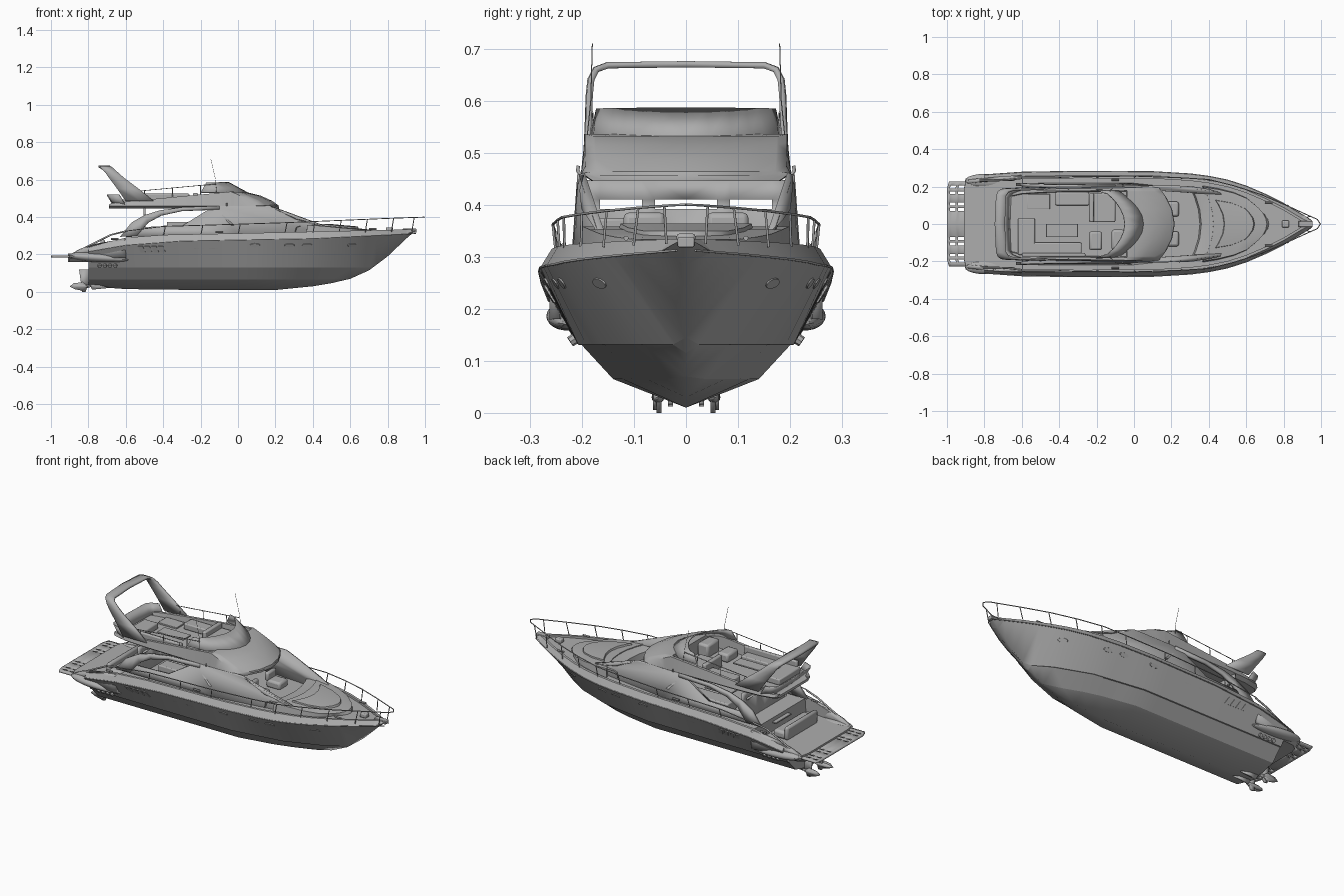
import bpy, bmesh, math
from mathutils import Vector

cube = bpy.data.objects.get("Cube")
if cube:
    bpy.data.objects.remove(cube, do_unlink=True)

GREY = (0.42, 0.42, 0.42, 1)
grey = bpy.data.materials.new("plain grey")
grey.use_nodes = True
grey.diffuse_color = GREY
grey.node_tree.nodes["Principled BSDF"].inputs["Base Color"].default_value = GREY


def finish(name, bm, mirror=False, thick=0, bevel=0, angle=0.5):
    """Turn a bmesh into a shaded object with its modifiers."""
    bmesh.ops.remove_doubles(bm, verts=bm.verts, dist=1e-5)
    bmesh.ops.recalc_face_normals(bm, faces=bm.faces)
    me = bpy.data.meshes.new(name)
    bm.to_mesh(me)
    bm.free()
    me.materials.append(grey)
    me.shade_smooth()
    me.set_sharp_from_angle(angle=angle)
    ob = bpy.data.objects.new(name, me)
    bpy.context.scene.collection.objects.link(ob)
    if mirror:
        m = ob.modifiers.new("mirror", "MIRROR")
        m.use_axis = (False, True, False)
        m.merge_threshold = 0.0005
    if thick:
        s = ob.modifiers.new("thickness", "SOLIDIFY")
        s.thickness, s.offset = thick, 0
    if bevel:
        b = ob.modifiers.new("bevel", "BEVEL")
        b.width, b.segments = bevel, 2


def loft(name, rows, caps=False, skip=(), **kw):
    """Skin equal-length rows of points; skip leaves out cells."""
    bm = bmesh.new()
    vs = [[bm.verts.new(p) for p in row] for row in rows]
    for i in range(len(vs) - 1):
        for j in range(len(vs[0]) - 1):
            if (i, j) not in skip:
                bm.faces.new((vs[i][j], vs[i + 1][j], vs[i + 1][j + 1], vs[i][j + 1]))
    if caps:
        bm.faces.new(vs[0])
        bm.faces.new(vs[-1])
    finish(name, bm, **kw)


def prism(name, outline, y_of, thick):
    """Side panel outlined in x and z, mirrored to both sides."""
    bm = bmesh.new()
    bm.faces.new([bm.verts.new((x, y_of(x, z), z)) for x, z in outline])
    bmesh.ops.triangulate(bm, faces=bm.faces)
    finish(name, bm, mirror=True, thick=thick)


def box(name, x, y, z, bevel=0.006):
    bm = bmesh.new()
    bmesh.ops.create_cube(bm, size=1)
    for v in bm.verts:
        v.co = [(r[0] + r[1]) / 2 + c * (r[1] - r[0]) for c, r in zip(v.co, (x, y, z))]
    finish(name, bm, bevel=bevel)


def ball(name, place):
    """Sphere reshaped by a placing function, mirrored."""
    bm = bmesh.new()
    bmesh.ops.create_uvsphere(bm, u_segments=24, v_segments=12, radius=1)
    for v in bm.verts:
        v.co = place(*v.co)
    finish(name, bm, mirror=True)


def tubes(name, paths, r=0.003):
    """Round rods along the paths, on both sides."""
    cu = bpy.data.curves.new(name, "CURVE")
    cu.dimensions, cu.bevel_depth, cu.bevel_resolution = "3D", r, 1
    cu.use_fill_caps = True
    for path in paths:
        for side in (1, -1):
            sp = cu.splines.new("POLY")
            sp.points.add(len(path) - 1)
            for p, (x, y, z) in zip(sp.points, path):
                p.co = (x, y * side, z, 1)
    cu.materials.append(grey)
    ob = bpy.data.objects.new(name, cu)
    bpy.context.scene.collection.objects.link(ob)


def curve(*pts):
    """Piecewise linear function through the points."""
    def f(x):
        if x <= pts[0][0]:
            return pts[0][1]
        for (a, u), (b, v) in zip(pts, pts[1:]):
            if x <= b:
                return u + (v - u) * (x - a) / (b - a)
        return pts[-1][1]
    return f


# Hull lines
keel = curve((-.8, .03), (-.6, .015), (-.2, .01), (.2, .01), (.45, .035), (.6, .07),
             (.7, .115), (.8, .19), (.9, .285), (.95, .328))
beam = curve((-.9, .25), (-.8, .263), (-.6, .277), (-.3, .282), (.1, .28), (.3, .268), (.4, .255),
             (.5, .235), (.6, .203), (.7, .16), (.8, .11), (.9, .05), (.95, .018))
rub_z = curve((-.9, .19), (-.8, .215), (-.6, .25), (-.3, .272), (.4, .285), (.95, .312))
top_z = curve((-.9, .2), (-.8, .238), (-.7, .265), (-.6, .29), (-.4, .305), (0, .313), (.95, .335))
low_y = curve((-.8, .14), (.1, .14), (.35, .095), (.6, 0))
chine_y = curve((-.8, .2), (.1, .2), (.4, .155), (.6, .08), (.74, 0))


def hull_row(x, floor):
    k, b, t = keel(x), beam(x), top_z(x)
    ty = max(b - .022, .006)
    rim = max(ty - .015, .003)
    lip = min(.007, chine_y(x) * .1)
    pts = [(0, k), (low_y(x), max(.065, k)), (chine_y(x), max(.13, k)), (chine_y(x) + lip, max(.131, k)),
           (b, max(rub_z(x), k)), (ty, t), (rim, t), (rim, floor), (0, floor)]
    return [(x, y, z) for y, z in pts]


stations = [-.8, -.7, -.6, -.595] + [-.5 + .1 * i for i in range(12)] + [.65, .7, .74, .8, .85, .9, .95]
loft("hull", [hull_row(x, .205 if x <= -.6 else top_z(x) - .012) for x in stations],
     caps=True, mirror=True, angle=.2)
tubes("rub_rail", [[(x, beam(x), rub_z(x)) for x in stations]], .0025)


# Hull side fittings lie flat on the topsides
def side(x, z):
    c = chine_y(x)
    return Vector((x, c + (beam(x) - c) * (z - .13) / (rub_z(x) - .13), z))


def plate(name, x, z, w, h, depth, sides, spin=0):
    p = side(x, z)
    n = (side(x, z + .01) - p).cross(side(x + .01, z) - p)
    if n.y < 0:
        n.negate()
    bm = bmesh.new()
    bmesh.ops.create_cone(bm, cap_ends=True, segments=sides, radius1=.7 if sides == 4 else 1,
                          radius2=.7 if sides == 4 else .85, depth=depth)
    turn = n.to_track_quat("Z", "Y")
    a = math.pi / 4 if sides == 4 else 0
    for v in bm.verts:
        u = v.co.x * math.cos(a) - v.co.y * math.sin(a)
        t = v.co.x * math.sin(a) + v.co.y * math.cos(a)
        v.co = p + turn @ Vector((u * w + spin * t * h, t * h, v.co.z))
    finish(name, bm, mirror=True)


for i, x in enumerate((.09, .275, .37, .61)):
    plate(f"porthole_{i}", x, .25, .03, .013, .008, 20)
for i in range(2):
    plate(f"hull_window_{i}", -.21 + .075 * i, .205, .05, .07, .003, 4)
for i in range(4):
    plate(f"side_vent_{i}", -.515 + .036 * i, .23, .026, .038, .009, 4, .4)
    plate(f"exhaust_{i}", -.74 + .028 * i, .145, .012, .012, .03, 8)

# Stern: deck, quarter wings, side pods and swim platform
loft("stern_deck", [[(x, 0, .16), (x, w - .03, .16), (x, w, .185), (x, w - .005, .205), (x, 0, .205)]
     for x, w in ((-.91, .19), (-.9, .225), (-.87, .248), (-.79, .255))], caps=True, mirror=True)
prism("quarter_wing", [(-.9, .18), (-.89, .205), (-.84, .23), (-.78, .248), (-.68, .272), (-.6, .285), (-.6, .18)],
      lambda x, z: beam(x) - .025, .02)
ball("side_pod", lambda x, y, z: (-.745 + .16 * x, .23 + .037 * y * (1 - .3 * x),
                                  .183 - .012 * x + .024 * z * (1 - .3 * x)))
ys = [0, .07, .085, .1, .115, .16, .175, .19, .205, .228]
xs = [-1, -.985, -.955, -.94, -.91, -.8]
loft("swim_platform", [[(x + .3 * max(0, y - .19), y, .19) for y in ys] for x in xs], mirror=True, thick=.01,
     skip=[(i, j) for i in (1, 3) for j in (1, 3, 5, 7)])

# Drives
prism("drive_leg", [(-.85, .12), (-.79, .12), (-.79, .07), (-.8, .04), (-.815, 0), (-.835, 0), (-.84, .05)],
      lambda x, z: .052, .01)
prism("drive_fin", [(-.8, .05), (-.68, .022), (-.78, .012)], lambda x, z: .03, .01)
prism("drive_paddle", [(-.9, .028), (-.88, .046), (-.83, .052), (-.8, .03), (-.83, .006), (-.87, .014)],
      lambda x, z: .06, .006)
ball("drive_pod", lambda x, y, z: (-.84 + .055 * x, .054 + .012 * y, .03 + .012 * z))


# Deckhouse sides, closing toward the bow
def house_y(x, z):
    return .212 - .07 * (z - .3) - .4 * max(0, x - .15) ** 2


prism("house_side", [(-.6, .295), (-.58, .345), (-.3, .352), (-.02, .355), (-.08, .41), (-.13, .458), (.05, .46),
                     (.17, .46), (.24, .425), (.31, .39), (.4, .367), (.5, .34), (.52, .3), (.3, .3), (0, .3)],
      house_y, .012)
prism("house_arch", [(-.63, .295), (-.57, .37), (-.5, .41), (-.42, .435), (-.3, .452), (-.1, .46), (-.1, .44),
                     (-.3, .432), (-.41, .408), (-.48, .37), (-.54, .3)], house_y, .016)
loft("aft_bulkhead", [[(-.5, y, z) for y in (0, .06, .085, .165, .2)] for z in (.2, .392, .41, .448)],
     mirror=True, thick=.01, skip=[(1, 0), (1, 2)])

# Foredeck trunk, sun pad and hatch
loft("foredeck_trunk", [[(x + .06 * (1 - s * s), w * s, z if s < 1 else .3) for s in (0, .3, .6, .85, .96, 1)]
     for x, w, z in ((.36, .208, .3), (.365, .206, .358), (.45, .192, .352), (.53, .172, .344), (.6, .142, .338),
                     (.65, .1, .333), (.675, .06, .3))], mirror=True, angle=.7)
loft("sun_pad", [[(x + .05 * (1 - s * s), w * s, z if s < 1 else z - .015) for s in (0, .4, .8, .97, 1)]
     for x, w, z in ((.43, .13, .35), (.435, .13, .364), (.52, .115, .356), (.59, .085, .35), (.6, .08, .33))],
     mirror=True)
loft("dashboard", [[(x + .05 * (1 - s * s), .19 * s, z) for s in (0, .4, .75, 1)]
     for x, z in ((.3, .3), (.31, .345), (.33, .352), (.39, .354))], mirror=True)

# Saloon furniture
box("saloon_sofa", (-.4, -.08), (.1, .19), (.3, .355))
box("saloon_table", (-.32, -.16), (-.04, .06), (.335, .343), bevel=.002)
box("galley", (-.38, -.05), (-.19, -.11), (.3, .375))
for i, y in enumerate((-.12, .04)):
    box(f"helm_seat_{i}", (.15, .24), (y, y + .08), (.3, .345), bevel=.012)
    box(f"helm_back_{i}", (.14, .165), (y, y + .08), (.335, .385), bevel=.01)


# Flybridge tub with the curved visor
def fly_row(x, w, top, floor):
    drop = .012 if x > 0 else 0
    pts = [(0, .446), (.4 * w, .446), (.75 * w, .446), (w - .02, .446), (w, .46), (w - .008, max(.462, top - drop)),
           (w - .024, top), (w - .028, floor), (.7 * w, floor), (.4 * w, floor), (0, floor)]
    bend = .09 * min(1, max(0, (x + .04) / .15))
    return [(x - bend * (y / .2) ** 2, y, z) for y, z in pts]


loft("flybridge", [fly_row(*r) for r in (
    (-.69, .15, .468, .46), (-.67, .172, .475, .46), (-.6, .187, .482, .46), (-.45, .196, .497, .46),
    (-.1, .201, .53, .46), (-.04, .202, .536, .46), (-.035, .202, .536, .536), (.05, .202, .532, .532),
    (.12, .202, .515, .515), (.18, .201, .488, .488), (.215, .2, .464, .464), (.218, .199, .455, .455))],
     caps=True, mirror=True, angle=.6)

# Flybridge windscreen
arc = [(.05 - .13 * s * s, .176 * s, -.05 - .09 * s * s, .161 * s) for s in (0, .25, .5, .7, .85, 1)]
arc.append((-.2, .182, -.17, .17))
loft("fly_windscreen", [[(a, y, .53), (b, v, .584)] for a, y, b, v in arc], mirror=True, thick=.006)

# Radar arch
loft("radar_arch", [[(f, y, z), ((f + b) / 2, y * 1.01, z), (b, y, z)] for y, z, f, b in (
    (.19, .485, -.45, -.6), (.187, .55, -.53, -.645), (.185, .61, -.61, -.69), (.182, .64, -.645, -.71),
    (.172, .66, -.67, -.728), (.15, .668, -.684, -.738), (0, .67, -.69, -.745))], mirror=True, thick=.012, angle=.8)

# Aft rail panel, flybridge rails and antennas
loft("fly_aft_panel", [[(x, y, .462), (x - .035, y * 1.02, .52)] for x, y in ((-.665, 0), (-.66, .14), (-.64, .165),
     (-.6, .18))], mirror=True, thick=.006)
fly_rail = curve((-.52, .54), (-.12, .577))
tubes("fly_rail", [[(x, .18, fly_rail(x)) for x in (-.52, -.12)]] +
      [[(x, .185, .49), (x, .18, fly_rail(x))] for x in (-.5, -.35, -.2)], .002)
tubes("antenna", [[(-.115, .19, .53), (-.12, .183, .6), (-.145, .18, .71)]], .001)
tubes("side_light", [[(-.06, .2, .455), (-.06, .208, .465), (-.06, .207, .475)]], .004)

# Flybridge furniture
box("fly_sofa_side", (-.58, -.28), (-.165, -.1), (.46, .495))
box("fly_sofa_aft", (-.62, -.53), (-.165, .03), (.46, .495))
box("fly_sofa_back", (-.6, -.26), (-.175, -.155), (.48, .525))
box("fly_table", (-.47, -.3), (-.07, .0), (.49, .498), bevel=.002)
box("fly_port_seat", (-.22, -.1), (.01, .165), (.46, .5))
box("fly_port_back", (-.24, -.215), (.01, .165), (.46, .53))
box("fly_port_bench", (-.42, -.24), (.1, .17), (.46, .495))
box("stair_hatch", (-.57, -.45), (.08, .16), (.455, .468), bevel=.002)
box("fly_helm", (-.12, -.05), (-.14, -.03), (.46, .535), bevel=.012)
box("fly_helm_seat", (-.24, -.17), (-.14, -.04), (.46, .51), bevel=.012)

# Cockpit furniture
box("cockpit_sofa", (-.72, -.64), (-.16, .12), (.205, .25), bevel=.014)
box("cockpit_sofa_back", (-.735, -.71), (-.16, .12), (.205, .28), bevel=.011)
box("cockpit_table", (-.62, -.55), (-.08, .06), (.25, .258), bevel=.002)

# Deck rails and bow gear
rail_z = curve((-.6, .325), (-.4, .35), (.2, .368), (.4, .376), (.8, .393), (1, .4))
rail_y = curve((-.6, .25), (.1, .257), (.4, .238), (.6, .188), (.75, .13), (.9, .06), (.98, .025), (.997, 0))
rail_xs = [-.6, -.4, -.2, 0, .25, .4, .54, .68, .82, .93, .98, .997]
tubes("deck_rail", [[(x, rail_y(x), rail_z(x)) for x in rail_xs]] +
      [[(x, min(beam(x - .02), rail_y(x - .02)) - .006, top_z(x) - .01), (x + .012, rail_y(x + .012), rail_z(x + .012))]
       for x in rail_xs[1:-2]], .0026)
tubes("cockpit_rail", [[(-.84, .232, .225), (-.76, .232, .265), (-.68, .235, .305), (-.6, .245, .325)]], .005)
box("anchor_roller", (.88, .955), (-.016, .016), (.318, .338), bevel=.003)
box("windlass", (.79, .83), (-.018, .018), (.32, .345))
tubes("mooring_cleat", [[(x - .02, y, z), (x + .02, y, z)] for x, y, z in
      ((.72, .115, .336), (-.1, .235, .322), (-.66, .235, .283))], .005)
